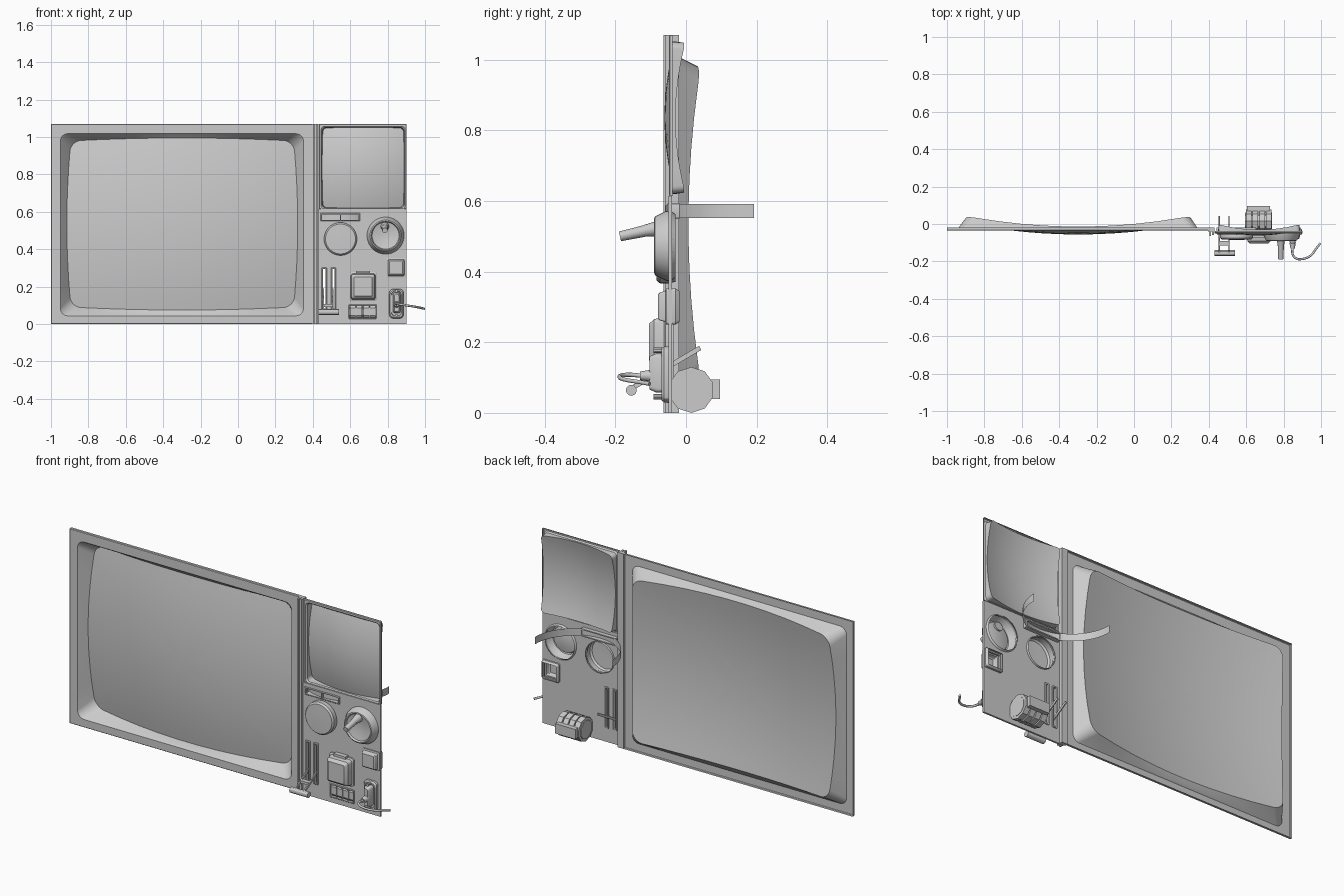
import bpy, bmesh, math
from mathutils import Vector

if "Cube" in bpy.data.objects:
    bpy.data.objects.remove(bpy.data.objects["Cube"])


def finish(name, bm, smooth=True):
    me = bpy.data.meshes.new(name)
    bm.to_mesh(me)
    bm.free()
    ob = bpy.data.objects.new(name, me)
    bpy.context.collection.objects.link(ob)
    if smooth:
        bpy.ops.object.select_all(action='DESELECT')
        ob.select_set(True)
        bpy.context.view_layer.objects.active = ob
        bpy.ops.object.shade_smooth_by_angle(angle=math.radians(30))
    return ob


def rrect(cx, cz, hw, hh, r, y, bow=0.0, k=6, m=8):
    """Rounded rectangle facing -y; y may be a function of (x, z)."""
    pts = []
    corners = [(1, 1), (-1, 1), (-1, -1), (1, -1)]
    arcs = [[(sx * (hw - r) + r * math.cos(math.pi / 2 * (q + j / k)),
              sz * (hh - r) + r * math.sin(math.pi / 2 * (q + j / k))) for j in range(k + 1)]
            for q, (sx, sz) in enumerate(corners)]
    for q in range(4):
        a, b = arcs[q][-1], arcs[(q + 1) % 4][0]
        pts += arcs[q]
        pts += [(a[0] + (b[0] - a[0]) * j / (m + 1), a[1] + (b[1] - a[1]) * j / (m + 1))
                for j in range(1, m + 1)]
    out = []
    for x, z in pts:
        px = cx + x * (1 - bow * (z / hh) ** 2)
        pz = cz + z * (1 - bow * (x / hw) ** 2)
        out.append((px, y(px, pz) if callable(y) else y, pz))
    return out


def circle(cx, cz, r, y, n=40):
    return [(cx + r * math.cos(2 * math.pi * i / n), y, cz + r * math.sin(2 * math.pi * i / n))
            for i in range(n)]


def loft(name, rings, centre=None, cap=True, close_back=False):
    """Skin rings from the outer back edge to the inner front edge."""
    bm = bmesh.new()
    vs = [[bm.verts.new(p) for p in ring] for ring in rings]
    n = len(vs[0])
    for a, b in zip(vs, vs[1:]):
        for i in range(n):
            j = (i + 1) % n
            bm.faces.new((a[i], a[j], b[j], b[i]))
    if centre:
        c = bm.verts.new(centre)
        for i in range(n):
            bm.faces.new((vs[-1][i], vs[-1][(i + 1) % n], c))
    elif cap:
        bm.faces.new(vs[-1])
    if close_back:
        bm.faces.new(vs[0][::-1])
    return finish(name, bm)


def plate(name, x0, x1, z0, z1, steps, r=0.008, close_back=False):
    """Raised rectangular part; steps = (inset, y)."""
    cx, cz, hw, hh = (x0 + x1) / 2, (z0 + z1) / 2, (x1 - x0) / 2, (z1 - z0) / 2
    return loft(name, [rrect(cx, cz, hw - s, hh - s, max(r - s * .3, .002), y, k=3, m=0)
                       for s, y in steps], close_back=close_back)


def box(name, x0, x1, y0, y1, z0, z1):
    bm = bmesh.new()
    bmesh.ops.create_cube(bm, size=1)
    for v in bm.verts:
        v.co = ((x0 + x1) / 2 + v.co.x * (x1 - x0), (y0 + y1) / 2 + v.co.y * (y1 - y0),
                (z0 + z1) / 2 + v.co.z * (z1 - z0))
    return finish(name, bm, False)


def rod(name, p, q, r0, r1, n=16):
    p, q = Vector(p), Vector(q)
    bm = bmesh.new()
    bmesh.ops.create_cone(bm, cap_ends=True, segments=n, radius1=r0, radius2=r1, depth=(q - p).length)
    rot = (q - p).to_track_quat('Z', 'Y')
    for v in bm.verts:
        v.co = rot @ v.co + (p + q) / 2
    return finish(name, bm)


def screen(name, outer, opening, glass, y_back, y_front, y_mid, a, b, r_open, r_glass, bow):
    """Bezel with a recess that runs down to a domed glass; tuples are cx, cz, hw, hh."""
    gx, gz, gw, gh = glass
    dome = lambda x, z: y_mid + a * (x - gx) ** 2 + b * (z - gz) ** 2
    ox, oz, ow, oh = opening
    loft(name + "_bezel", [
        rrect(*outer, .003, y_back), rrect(*outer, .003, y_front + .003),
        rrect(outer[0], outer[1], outer[2] - .003, outer[3] - .003, .003, y_front),
        rrect(ox, oz, ow, oh, r_open, y_front),
        rrect(ox, oz, ow - .006, oh - .006, r_open, y_front + .007),
        rrect(gx, gz, gw, gh, r_glass, dome, bow)], cap=False)
    loft(name + "_glass", [rrect(gx, gz, gw * t, gh * t, r_glass * t, dome, bow)
                           for t in (1, .88, .75, .6, .45, .3, .15)], (gx, y_mid, gz))


# Large and small domed screens
screen("main_screen", (-.30, .535, .70, .535), (-.30, .531, .65, .487), (-.298, .535, .617, .46),
       -.02, -.035, -.056, .165, .2, .04, .055, .035)
screen("small_screen", (.666, .842, .234, .228), (.669, .836, .225, .221), (.669, .836, .219, .216),
       -.038, -.048, -.061, .65, .65, .02, .02, .02)

# Vertical divider trim
box("divider_back", .395, .43, -.04, -.02, 0, 1.07)
box("divider_left_rib", .404, .413, -.064, -.04, 0, 1.07)
box("divider_right_rib", .417, .428, -.06, -.04, 0, 1.07)

# Control panel with openings behind the controls
panel = box("control_panel", .43, .90, -.05, -.04, 0, .614)
cutters = [rod("cut_dial", (.548, -.1, .455), (.548, .05, .455), .084, .084, 40),
           rod("cut_knob", (.789, -.1, .473), (.789, .05, .473), .094, .094, 40),
           box("cut_scale", .45, .645, -.1, 0, .556, .588),
           box("cut_square", .80, .89, -.1, 0, .257, .346)]
cutters += [box("cut_slot", x - .008, x + .008, -.1, 0, .082, .295) for x in (.461, .51)]
cutters += [box("cut_wheel", .597 + i * .036, .629 + i * .036, -.1, 0, .034, .098) for i in range(4)]
bpy.context.view_layer.objects.active = panel
for c in cutters:
    c.hide_render = True
    mod = panel.modifiers.new("cut", 'BOOLEAN')
    mod.operation, mod.solver, mod.object = 'DIFFERENCE', 'EXACT', c
    bpy.ops.object.modifier_apply(modifier=mod.name)
for c in cutters:
    bpy.data.objects.remove(c, do_unlink=True)


# Raised frames round the openings
def frame(name, x0, x1, z0, z1, w, y0, y1):
    cx, cz, hw, hh = (x0 + x1) / 2, (z0 + z1) / 2, (x1 - x0) / 2, (z1 - z0) / 2
    seq = ((0, y1), (0, y0 + .003), (.003, y0), (w, y0), (w, y1), (0, y1))
    loft(name, [rrect(cx, cz, hw - s, hh - s, .003, y, k=2, m=0) for s, y in seq], cap=False)


frame("scale_window", .44, .653, .551, .593, .006, -.055, -.018)
frame("slider_slot_left", .447, .475, .075, .302, .007, -.057, -.035)
frame("slider_slot_right", .497, .523, .075, .302, .007, -.057, -.035)

# Curved tuning scale behind its window
bm = bmesh.new()
arc = [(.547 - .235 * math.cos(math.pi * i / 32), .192 - .235 * math.sin(math.pi * i / 32)) for i in range(33)]
cols = [[bm.verts.new((x, y, z)) for z in (.552, .592)] for x, y in arc]
for a, b in zip(cols, cols[1:]):
    bm.faces.new((a[0], b[0], b[1], a[1]))
finish("tuning_scale", bm)
box("scale_pointer", .545, .551, -.058, -.045, .556, .588)

# Round dial and joystick knob
loft("round_dial", [circle(.548, .455, r, y) for r, y in
                    ((.084, -.03), (.088, -.05), (.088, -.074), (.08, -.083), (.02, -.085))])
loft("knob_base", [circle(.789, .473, r, y) for r, y in
                   ((.09, -.03), (.1, -.045), (.098, -.058), (.083, -.088), (.077, -.09),
                    (.072, -.08), (.03, -.07))])
rod("knob_stem", (.785, -.065, .524), (.785, -.115, .516), .024, .017)
rod("knob_stick", (.785, -.10, .519), (.785, -.187, .50), .017, .014)

# Square button and large push key
plate("square_button", .793, .897, .25, .353,
      ((.008, -.018), (0, -.03), (0, -.056), (.008, -.058), (.012, -.075), (.017, -.08)))
plate("push_key", .594, .743, .123, .278,
      ((0, -.045), (0, -.058), (.008, -.062), (.012, -.09), (.026, -.105)), .015)
box("push_key_tab", .632, .705, -.075, -.045, .272, .285)

# Thumbwheel counter
for i in range(4):
    x = .598 + i * .036
    rod(f"thumbwheel_{i + 1}", (x, .015, .065), (x + .03, .015, .065), .065, .065, 10)
rod("thumbwheel_axle", (.594, .015, .065), (.738, .015, .065), .05, .05, 10)
box("counter_block", .605, .727, .06, .096, .04, .094)
frame("counter_frame", .591, .741, .028, .104, .006, -.054, -.04)

# Double lever running through both slider slots
for side, x in (("left", .456), ("right", .508)):
    bm = bmesh.new()
    pts = [(-.15, .064), (.043, .178), (.037, .19), (-.156, .076)]
    base = bm.faces.new([bm.verts.new((x - .003, y, z)) for y, z in pts])
    new = bmesh.ops.extrude_face_region(bm, geom=[base])['geom']
    bmesh.ops.translate(bm, vec=(.006, 0, 0), verts=[v for v in new if isinstance(v, bmesh.types.BMVert)])
    bmesh.ops.recalc_face_normals(bm, faces=bm.faces)
    finish(f"lever_arm_{side}", bm, False)
box("lever_bridge", .456, .508, -.115, -.09, .092, .106)
rod("lever_handle", (.43, -.155, .064), (.54, -.155, .064), .0155, .0155, 12)

# Cable socket, plug, screws and cable
plate("socket_plate", .808, .886, .03, .188, ((0, -.045), (0, -.062), (.006, -.07), (.012, -.07),
                                             (.014, -.064)), .022)
plate("plug_body", .828, .868, .058, .168, ((0, -.06), (0, -.085), (.008, -.103)), .012)
rod("plug_neck", (.848, -.10, .105), (.848, -.13, .105), .017, .012)
for i, z in enumerate((.046, .177)):
    rod(f"socket_screw_{i + 1}", (.848, -.06, z), (.848, -.092, z), .008, .008, 10)
cu = bpy.data.curves.new("cable", 'CURVE')
cu.dimensions, cu.bevel_depth, cu.bevel_resolution, cu.use_fill_caps = '3D', .006, 2, True
path = [(.848, -.125, .105), (.848, -.16, .108), (.865, -.183, .106), (.90, -.187, .1),
        (.945, -.168, .093), (.975, -.13, .087), (.996, -.103, .082)]
sp = cu.splines.new('BEZIER')
sp.bezier_points.add(len(path) - 1)
for bp, co in zip(sp.bezier_points, path):
    bp.co = co
    bp.handle_left_type = bp.handle_right_type = 'AUTO'
sp.resolution_u = 6
bpy.context.collection.objects.link(bpy.data.objects.new("cable", cu))
